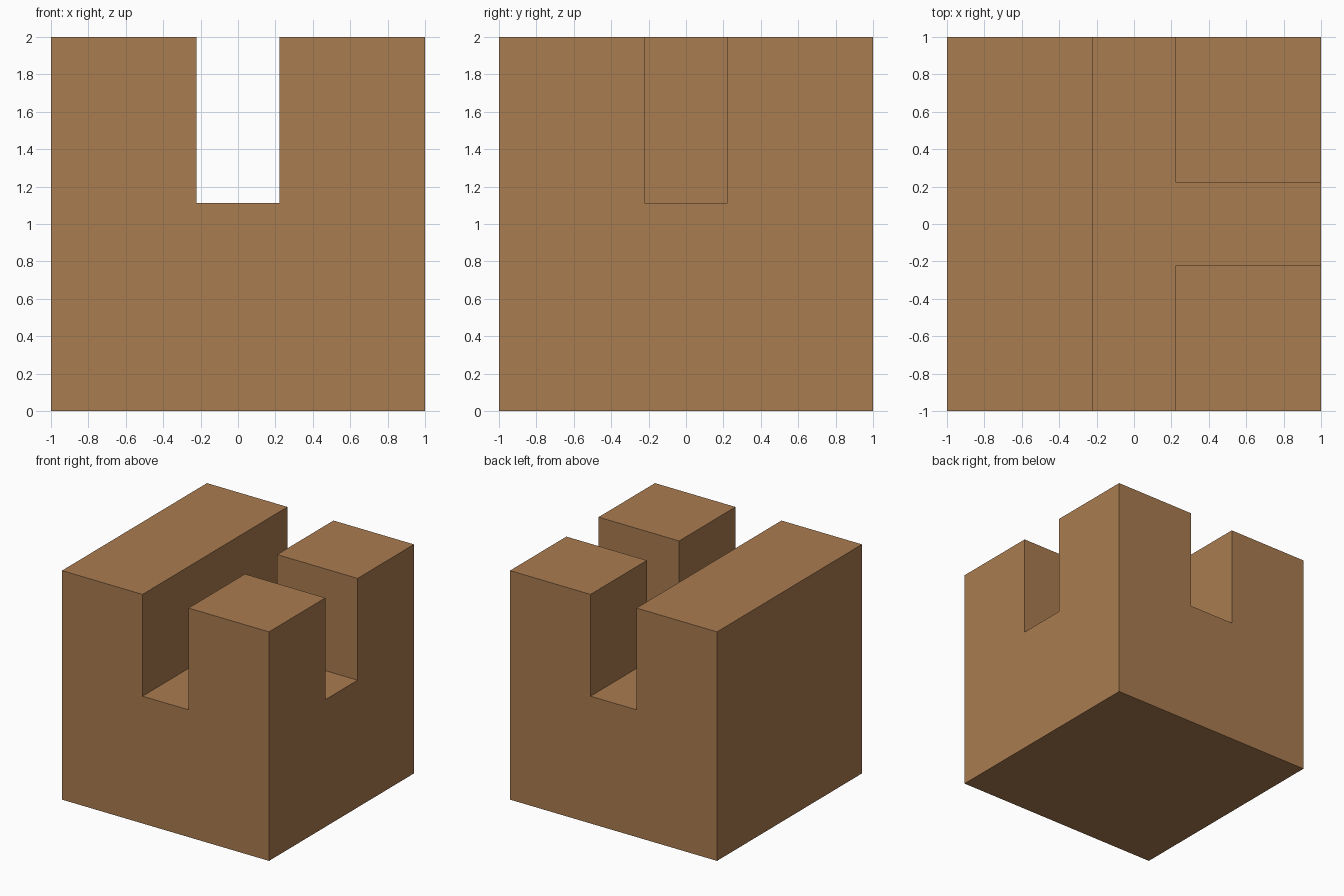
import bpy, bmesh

if "Cube" in bpy.data.objects:
    bpy.data.objects.remove(bpy.data.objects["Cube"])

HALF = 1.0          # half the block width
SLOT = 2 / 9        # half the channel width
FLOOR = 10 / 9      # height of the channel floor


def finish(name, bm):
    bmesh.ops.recalc_face_normals(bm, faces=bm.faces)
    mesh = bpy.data.meshes.new(name)
    bm.to_mesh(mesh)
    bm.free()
    obj = bpy.data.objects.new(name, mesh)
    bpy.context.collection.objects.link(obj)
    return obj


def prism(name, outline, z0, z1):
    bm = bmesh.new()
    face = bm.faces.new([bm.verts.new((x, y, z0)) for x, y in outline])
    ext = bmesh.ops.extrude_face_region(bm, geom=[face], use_keep_orig=True)
    top = [g for g in ext["geom"] if isinstance(g, bmesh.types.BMVert)]
    bmesh.ops.translate(bm, verts=top, vec=(0, 0, z1 - z0))
    return finish(name, bm)


# Solid block
block = prism("channel_block",
              [(-HALF, -HALF), (HALF, -HALF), (HALF, HALF), (-HALF, HALF)], 0, 2)

# T-shaped channel: open at front, back and right
E = 1.3
cutter = prism("channel_cutter",
               [(-SLOT, -E), (SLOT, -E), (SLOT, -SLOT), (E, -SLOT),
                (E, SLOT), (SLOT, SLOT), (SLOT, E), (-SLOT, E)], FLOOR, 2.4)
cutter.hide_render = True

cut = block.modifiers.new("channel", "BOOLEAN")
cut.operation = "DIFFERENCE"
cut.solver = "EXACT"
cut.object = cutter
bpy.context.view_layer.objects.active = block
bpy.ops.object.modifier_apply(modifier=cut.name)
bpy.data.objects.remove(cutter)

# Brown wood
wood = bpy.data.materials.new("brown_wood")
wood.diffuse_color = (0.4, 0.2, 0.08, 1)
wood.use_nodes = True
wood.node_tree.nodes["Principled BSDF"].inputs["Base Color"].default_value = wood.diffuse_color
block.data.materials.clear()
block.data.materials.append(wood)
